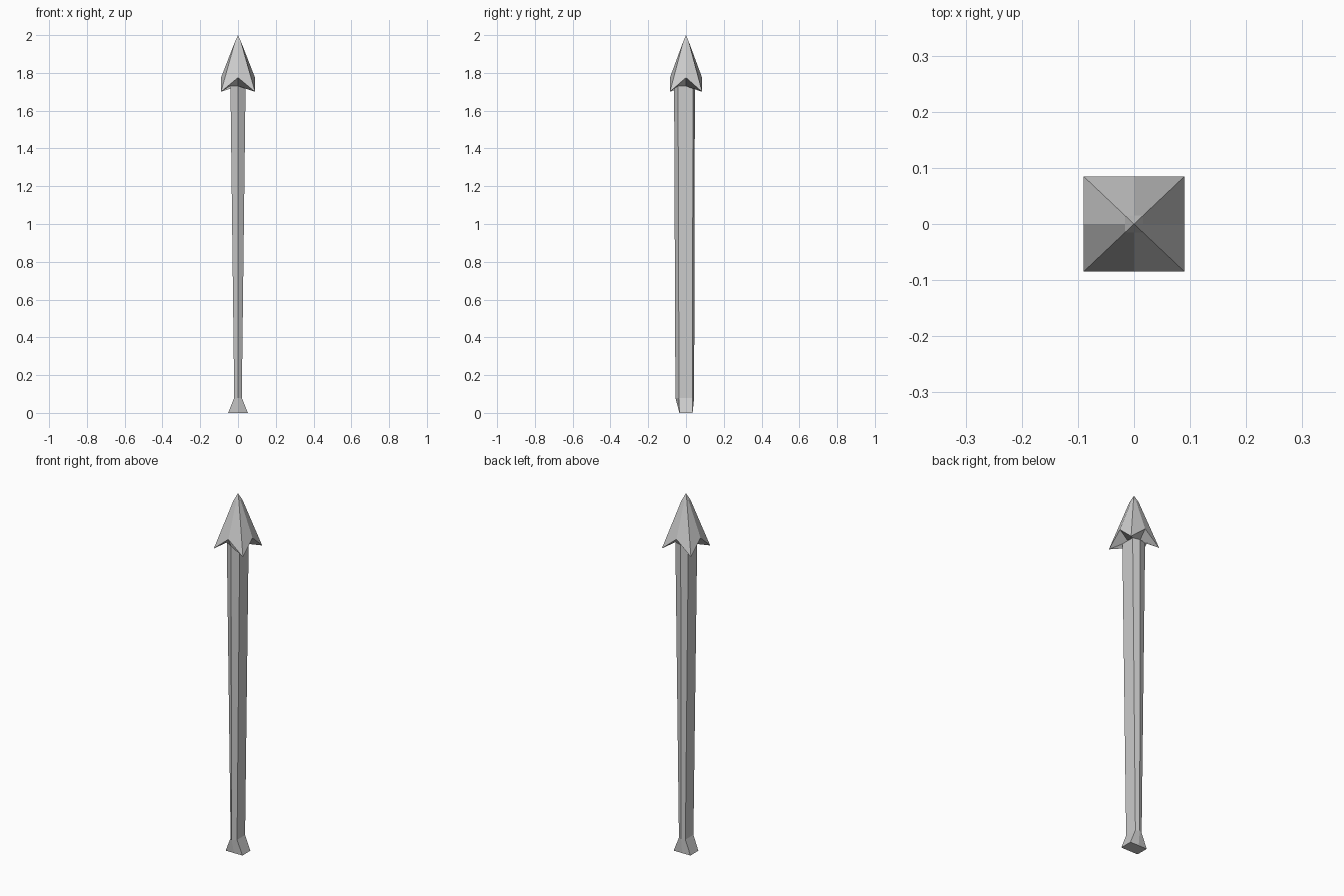
import bpy

if "Cube" in bpy.data.objects:
    bpy.data.objects.remove(bpy.data.objects["Cube"])


def ring(hx, y_front, y_back, z, ridge_front=None, ridge_back=None, z_mid=None):
    """Eight points: four corners with a midpoint on every side."""
    rf = y_front if ridge_front is None else ridge_front
    rb = y_back if ridge_back is None else ridge_back
    zm = z if z_mid is None else z_mid
    return [(-hx, y_front, z), (0, rf, zm), (hx, y_front, z), (hx, 0, zm),
            (hx, y_back, z), (0, rb, zm), (-hx, y_back, z), (-hx, 0, zm)]


def loft(name, rings, apex=None):
    """Skin the rings from bottom to top; close with a cap or an apex."""
    verts = [p for r in rings for p in r]
    faces = []
    n = 8
    for k in range(len(rings) - 1):
        for i in range(n):
            j = (i + 1) % n
            faces.append((k*n + i, k*n + j, (k+1)*n + j, (k+1)*n + i))
    base = (len(rings) - 1) * n
    if apex:
        verts.append(apex)
        faces += [(base + i, base + (i + 1) % n, len(verts) - 1) for i in range(n)]
    else:
        faces.append(tuple(range(base, base + n)))
    faces.append(tuple(reversed(range(n))))
    mesh = bpy.data.meshes.new(name)
    mesh.from_pydata(verts, [], faces)
    obj = bpy.data.objects.new(name, mesh)
    bpy.context.collection.objects.link(obj)
    return obj


# Tapered shaft with front and back ridges and a flared foot
loft("shaft", [
    ring(0.052, -0.035, 0.035, 0.0),
    ring(0.02, -0.037, 0.034, 0.08, -0.056, 0.043),
    ring(0.04, -0.042, 0.037, 1.73, -0.063, 0.047),
])

# Barbed head: underside meets the shaft, rim dips at the corners, blunt tip
loft("spear_head", [
    ring(0.04, -0.042, 0.037, 1.73, -0.063, 0.047),
    ring(0.09, -0.085, 0.085, 1.70, z_mid=1.775),
    ring(0.016, -0.015, 0.015, 1.965),
], apex=(0, 0, 2.0))
